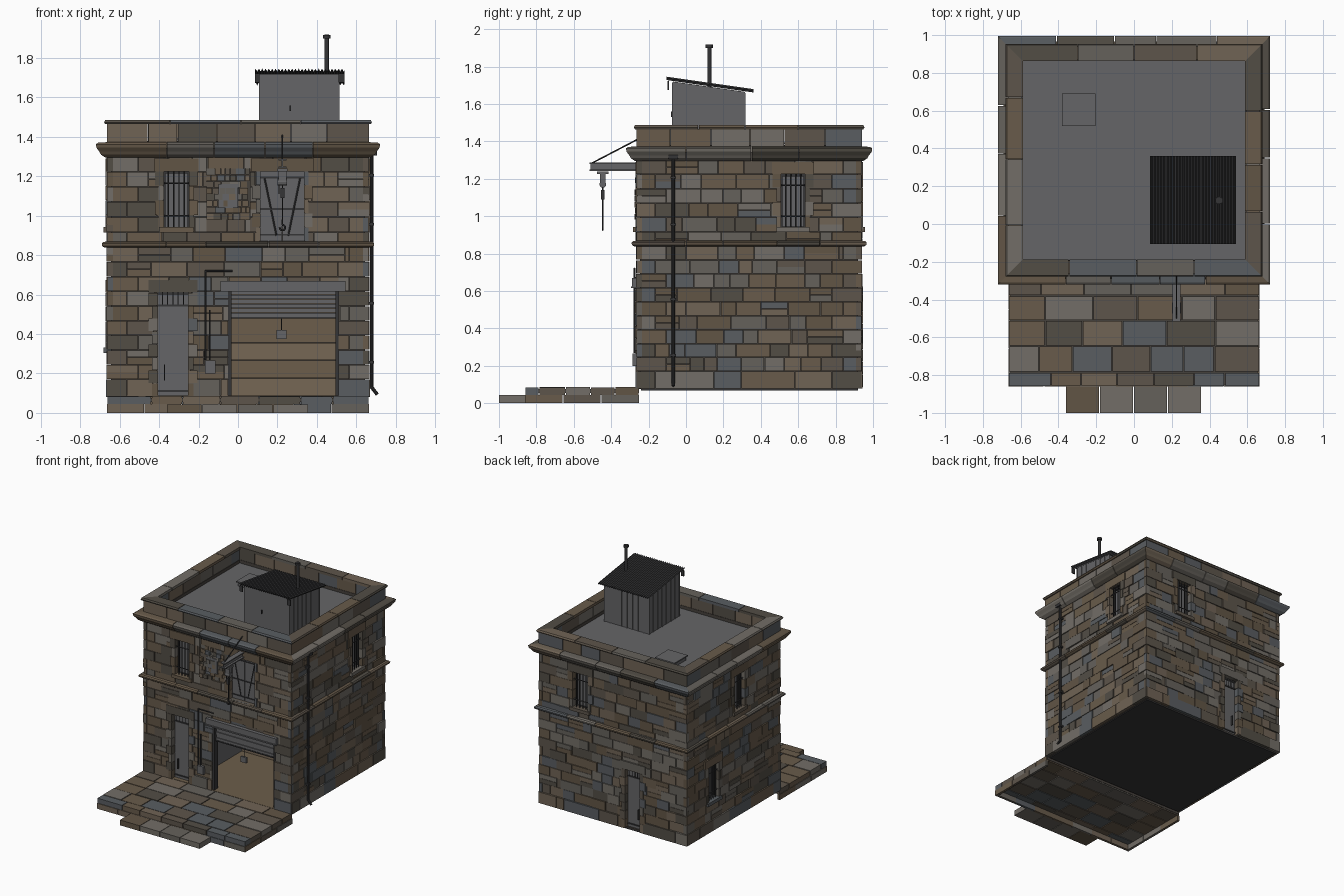
import bpy, bmesh, math, random
from mathutils import Vector

if "Cube" in bpy.data.objects:
    bpy.data.objects.remove(bpy.data.objects["Cube"])
random.seed(7)
W, YF, YB = 0.665, -0.265, 0.94          # wall half width, front and back planes

def mat(name, c):
    m = bpy.data.materials.new(name)
    m.diffuse_color = (*c, 1)
    m.use_nodes = True
    m.node_tree.nodes["Principled BSDF"].inputs["Base Color"].default_value = m.diffuse_color
    return m

STONES = [mat("stone_%d" % i, c) for i, c in enumerate([
    (.14, .105, .07), (.11, .09, .07), (.13, .12, .105), (.085, .075, .06),
    (.16, .125, .09), (.10, .11, .12), (.12, .09, .06), (.17, .155, .135)])]
METAL = [mat("grey_metal", (.13, .13, .135))]
DARK = [mat("dark_iron", (.035, .035, .037))]
MORTAR = [mat("mortar", (.06, .052, .045))]
WOOD = [mat("brown_board", (.15, .11, .07)), mat("tan_board", (.18, .135, .09))]

def finish(name, bm, mats):
    bmesh.ops.recalc_face_normals(bm, faces=bm.faces)
    me = bpy.data.meshes.new(name)
    bm.to_mesh(me); bm.free()
    for m in mats: me.materials.append(m)
    ob = bpy.data.objects.new(name, me)
    bpy.context.collection.objects.link(ob)
    return ob

def box(bm, a, b, mi=0):
    lo, hi = [[f(p, q) for p, q in zip(a, b)] for f in (min, max)]
    v = [bm.verts.new((x, y, z)) for x in (lo[0], hi[0]) for y in (lo[1], hi[1]) for z in (lo[2], hi[2])]
    for f in ((0,1,3,2), (4,6,7,5), (0,4,5,1), (2,3,7,6), (0,2,6,4), (1,5,7,3)):
        bm.faces.new([v[i] for i in f]).material_index = mi

def boxes(name, pairs, mats):
    bm = bmesh.new()
    for a, b in pairs: box(bm, a, b, random.randrange(len(mats)))
    return finish(name, bm, mats)

def rods(name, paths, r, mats, n=8):
    bm = bmesh.new()
    for path in paths:
        for p, q in zip(path, path[1:]):
            p, q = Vector(p), Vector(q)
            m = (q - p).to_track_quat('Z', 'Y').to_matrix().to_4x4()
            m.translation = (p + q) / 2
            bmesh.ops.create_cone(bm, cap_ends=True, segments=n, radius1=r, radius2=r, depth=(q-p).length + r*.6, matrix=m)
    return finish(name, bm, mats)

def at(face, u, d, z):                    # wall coordinates to world, d points outward
    return {"front": (u, YF-d, z), "back": (u, YB+d, z), "right": (W+d, u, z), "left": (-W-d, u, z)}[face]

def wbox(f, u0, u1, z0, z1, d0, d1): return (at(f, u0, d0, z0), at(f, u1, d1, z1))

def minus(rects, h):                      # subtract one rectangle from a list of rectangles
    out = []
    for a, b, c, d in rects:
        l, r, lo, hi = max(a, h[0]), min(b, h[1]), max(c, h[2]), min(d, h[3])
        if l >= r or lo >= hi: out.append((a, b, c, d)); continue
        out += [(a, l, c, d), (r, b, c, d), (l, r, c, lo), (l, r, hi, d)]
    return [q for q in out if q[1]-q[0] > .006 and q[3]-q[2] > .006]

DOOR, GARAGE, LOAD = (-.41, -.25, .085, .61), (-.05, .51, .085, .63), (.11, .34, .87, 1.225)
BACKDOOR, PATCH = (-.25, -.11, .085, .56), (-.16, .06, .98, 1.24)
WINDOWS = [("front", (-.38, -.245, .93, 1.225)), ("right", (.505, .64, .93, 1.225)), ("back", (.22, .36, .93, 1.225)),
           ("left", (.2, .335, .93, 1.225)), ("left", (.53, .665, .32, .61))]
HOLES = {f: [w for g, w in WINDOWS if g == f] for f in ("front", "right", "back", "left")}
HOLES["front"] += [DOOR, GARAGE, LOAD]
HOLES["back"].append(BACKDOOR)

# coursed stone walls over a mortar core
rows = [.078, .17] + [.17 + .67*i/9 for i in range(1, 10)] + [.84 + .46*i/6 for i in range(1, 7)]
for f, holes in HOLES.items():
    u0, u1 = (-W, W) if f in ("front", "back") else (YF, YB)
    core = [(u0+.02, u1-.02, .075, 1.38)]
    for h in holes: core = minus(core, h)
    boxes(f + "_wall_core", [wbox(f, *q, -.075, -.02) for q in core], MORTAR)
    cells = []
    for i, (z0, z1) in enumerate(zip(rows, rows[1:])):
        ends = (.16, .1) if i % 2 else (.1, .16)
        cuts, u = [u0, u0+ends[0]], u0+ends[0]
        big = 1.7 if i == 0 else 1
        while u1-ends[1]-u > .2*big:
            u += random.uniform(.07, .19)*big
            cuts.append(u)
        cuts += [u1-ends[1], u1]
        for a, b in zip(cuts, cuts[1:]):
            q = [(a+.0015, b-.0015, z0+.0015, z1-.0015)]
            if b-a > .11 and random.random() < .2 and i:
                zm = (z0+z1)/2
                q = [(a+.0015, b-.0015, z0+.0015, zm-.001), (a+.0015, b-.0015, zm+.001, z1-.0015)]
            for h in holes + ([PATCH] if f == "front" else []): q = minus(q, h)
            d = .004 if i == 0 else random.uniform(-.007, .003)
            cells += [wbox(f, *r, -.03, d) for r in q]
    boxes(f + "_wall_stones", cells, STONES)

# broken patch of small stones with a grey repair in the middle
patch = []
for i in range(8):
    u = PATCH[0]
    while u < PATCH[1]-.02:
        w = min(random.uniform(.02, .05), PATCH[1]-u)
        z = PATCH[2] + i*.0325
        patch.append(wbox("front", u+.001, u+w-.001, z+.001, z+.0315, -.03, random.uniform(-.015, .01)))
        u += w
boxes("patched_stones", patch, STONES)
boxes("patch_repair", [wbox("front", -.1, .0, 1.04, 1.16, -.03, .004)], METAL)

# dressed surrounds: lintel, sill and alternating jambs
def surround(f, h, jamb=.022, sill=True):
    a, b, c, d = h
    parts = [wbox(f, a-.045, b+.045, d, d+.065, -.05, .006)]
    if sill: parts.append(wbox(f, a-.02, b+.02, c-.015, c+.012, -.06, .018))
    n = max(3, round((d-c)/.07))
    for i in range(n):
        z0, z1 = c+(d-c)*i/n+.001, c+(d-c)*(i+1)/n-.001
        w = jamb + (.02 if i % 2 else 0)
        parts += [wbox(f, a-w, a+.004, z0, z1, -.05, .006), wbox(f, b-.004, b+w, z0, z1, -.05, .006)]
    boxes(f + "_surround", parts, STONES)

for f, (a, b, c, d) in WINDOWS:
    surround(f, (a, b, c, d))
    boxes(f + "_window_pane", [wbox(f, a, b, c, d, -.06, -.05)], METAL)
    boxes(f + "_window_frame", [wbox(f, a, a+.012, c, d, -.05, -.035), wbox(f, b-.012, b, c, d, -.05, -.035),
          wbox(f, a, b, c, c+.014, -.05, -.035), wbox(f, a, b, d-.012, d, -.05, -.035)], DARK)
    bars = [[at(f, a+(b-a)*i/5, -.012, c), at(f, a+(b-a)*i/5, -.012, d)] for i in range(1, 5)]
    bars += [[at(f, a, -.012, z), at(f, b, -.012, z)] for z in (c+.07, d-.06)]
    rods(f + "_window_bars", bars, .004, DARK, 6)

# personnel doors
for f, h in (("front", DOOR), ("back", BACKDOOR)):
    a, b, c, d = h
    surround(f, h, .025, False)
    boxes(f + "_door_leaf", [wbox(f, a, b, c, d, -.05, -.035)], METAL)
    boxes(f + "_door_rails", [wbox(f, a, b, z, z+.01, -.035, -.028) for z in (c+.02, d-.07, d-.012)]
          + [wbox(f, a+.035, a+.041, c+.08, c+.16, -.035, -.02)], DARK)
    rods(f + "_transom_bars", [[at(f, a+(b-a)*i/6, -.028, d-.06), at(f, a+(b-a)*i/6, -.028, d)] for i in range(1, 6)], .003, DARK, 6)

# loading door, braced leaves
surround("front", LOAD, .018, False)
boxes("loading_door", [wbox("front", .11, .2235, .87, 1.225, -.05, -.03), wbox("front", .2265, .34, .87, 1.225, -.05, -.03)], METAL)
boxes("loading_door_straps", [wbox("front", .11, .34, z, z+.008, -.03, -.024) for z in (.9, 1.03, 1.19)], DARK)
rods("loading_door_braces", [[at("front", .225+s*.09, -.026, 1.19), at("front", .225+s*.03, -.026, .9)] for s in (-1, 1)], .004, DARK, 6)

# garage: lintel beam, slatted half open shutter, pull tag, side rails
boxes("garage_lintel", [wbox("front", -.09, .545, .625, .67, -.06, .025), wbox("front", -.09, .545, .615, .625, -.06, .03)], METAL)
boxes("garage_shutter", [wbox("front", -.045, .505, .485+i*.023, .506+i*.023, -.05, -.032-.004*(i % 2)) for i in range(6)], METAL)
boxes("shutter_rails", [wbox("front", a, a+.016, .085, .62, -.06, -.012) for a in (-.05, .494)] + [wbox("front", -.05, .51, .478, .487, -.055, -.028)], DARK)
rods("shutter_chain", [[at("front", .22, -.03, .485), at("front", .22, -.03, .41)]], .003, DARK, 6)
boxes("shutter_tag", [wbox("front", .195, .245, .375, .42, -.035, -.02)], METAL)

# interior room behind the shutter
boxes("underside_slab", [(( -.64, -.24, .068), (.64, .92, .078))], DARK)
boxes("room_floor", [((-.6, -.265, .076), (.6, .88, .087))], WOOD[:1])
boxes("room_side_wall", [((-.28, -.2, .08), (-.26, .44, .8))], METAL)
boxes("room_back_boards", [((-.27, .42, .087+i*.09), (.59, .44, .175+i*.09)) for i in range(8)], WOOD)
boxes("room_ceiling", [((-.6, -.2, .8), (.6, .88, .83))], MORTAR)

# stone mouldings: profile (offset, z) run around the building with mitred corners, split into blocks
def moulding(name, prof, length):
    bm = bmesh.new()
    cs = [(-1, 0), (1, 0), (1, 1), (-1, 1)]
    def corner(c, o): return Vector((c[0]*(W+o), YB+o if c[1] else YF-o, 0))
    for k in range(4):
        A, B = cs[k], cs[(k+1) % 4]
        d = (corner(B, 0)-corner(A, 0)); L = d.length; d.normalize()
        nrm = Vector((d.y, -d.x, 0))
        n = max(2, round(L/length))
        cuts = [0] + [L*(i+random.uniform(-.15, .15))/n for i in range(1, n)] + [L]
        for i in range(n):
            def loop(j, gap):
                out = []
                for o, z in prof:
                    p = corner(A, o) if j == 0 else corner(B, o) if j == n else corner(A, 0)+d*(cuts[j]+gap)+nrm*o
                    out.append(bm.verts.new((p.x, p.y, z)))
                return out
            a, b = loop(i, .002), loop(i+1, -.002)
            m = random.randrange(len(STONES))
            fs = [bm.faces.new(a), bm.faces.new(b[::-1])]
            fs += [bm.faces.new((a[q], a[q-1], b[q-1], b[q])) for q in range(len(prof))]
            for f in fs: f.material_index = m
    return finish(name, bm, STONES)

moulding("string_course", [(-.03, .838), (.012, .838), (.024, .846), (.026, .858), (.018, .867), (-.03, .872)], .26)
moulding("cornice", [(-.03, 1.295), (.008, 1.295), (.03, 1.31), (.038, 1.325), (.053, 1.345), (.056, 1.362), (.045, 1.37), (-.03, 1.375)], .28)
moulding("parapet", [(-.072, 1.34), (.0, 1.34), (.0, 1.466), (-.072, 1.466)], .2)
moulding("coping", [(-.078, 1.464), (.008, 1.464), (.014, 1.474), (.008, 1.486), (-.078, 1.486)], .3)

# flat roof and hatch
boxes("roof_deck", [((-.6, -.2, 1.33), (.6, .88, 1.355))], METAL)
boxes("roof_hatch", [((-.37, .53, 1.355), (-.21, .68, 1.385)), ((-.38, .52, 1.385), (-.205, .69, 1.395))], METAL)

# roof hut with sloped top, seams, corrugated sheet and flue
slope = lambda y: 1.722 - (y+.1)*.143
bm = bmesh.new()
box(bm, (.11, -.07, 1.35), (.51, .315, 1.7))
for v in bm.verts:
    if v.co.z > 1.5: v.co.z = slope(v.co.y)+.002
finish("hut_walls", bm, METAL)
seams = [((x-.004, y-.004, 1.355), (x+.004, y+.004, slope(y)-.004)) for x in [.11+.05*i for i in range(9)] for y in (.315,)]
seams += [((x-.004, y-.004, 1.355), (x+.004, y+.004, slope(y)-.004)) for x in (.11, .51) for y in [-.07+.055*i for i in range(8)]]
boxes("hut_seams", seams, METAL)
boxes("hut_door_handle", [((.262, -.08, 1.53), (.268, -.068, 1.56))], DARK)
bm = bmesh.new()
prev = None
for i in range(109):
    x = .085+.455*i/108
    dz = .007*math.sin(i*math.pi/2)
    cur = [bm.verts.new((x, y, slope(y)+.012+dz+t)) for t in (0, .004) for y in (-.105, .36)]
    if prev:
        for p, q in ((0, 1), (1, 3), (3, 2), (2, 0)):
            bm.faces.new((prev[p], prev[q], cur[q], cur[p]))
    prev = cur
finish("hut_corrugated_roof", bm, DARK)
boxes("hut_roof_fascia", [((.085, -.1, 1.675), (.11, -.092, 1.722)), ((.51, -.1, 1.675), (.54, -.092, 1.722))], DARK)
rods("flue_pipe", [[(.45, .125, 1.6), (.45, .125, 1.915)]], .011, DARK, 12)
rods("flue_cap", [[(.45, .125, 1.906), (.45, .125, 1.911)]], .02, DARK, 12)

# hoist: I beam, stay, trolley, block, chain and hook
boxes("hoist_beam", [((.205, -.515, 1.242), (.245, -.24, 1.25)), ((.205, -.515, 1.28), (.245, -.24, 1.288)), ((.221, -.51, 1.25), (.229, -.24, 1.28))], METAL)
rods("hoist_stay", [[(.225, -.5, 1.285), (.225, -.26, 1.41)]], .004, DARK, 6)
boxes("hoist_trolley", [((.2, -.475, 1.225), (.25, -.415, 1.24)), ((.205, -.46, 1.175), (.245, -.43, 1.225))], METAL)
rods("hoist_block", [[(.207, -.445, 1.17), (.243, -.445, 1.17)]], .018, METAL, 12)
rods("hoist_chain", [[(.225, -.445, 1.155), (.225, -.445, .975)], [(.207, -.445, 1.17), (.207, -.445, 1.11)]], .003, DARK, 6)
boxes("hook_weight", [((.215, -.455, 1.09), (.235, -.435, 1.14))], DARK)
arc = [(.225+.014*math.sin(t), -.445, .94-.014*math.cos(t)) for t in [math.pi*(1-i/6) for i in range(10)]]
rods("hoist_hook", [[(.225, -.445, .98)] + arc], .005, DARK, 6)

# wall conduit and switch box, corner downpipe
rods("conduit", [[(-.165, -.275, .27), (-.165, -.275, .72), (-.03, -.275, .72)], [(-.143, -.275, .27), (-.143, -.275, .52)]], .005, DARK, 6)
boxes("switch_box", [((-.168, -.285, .2), (-.115, -.26, .265))], METAL)
rods("downpipe", [[(.678, -.068, 1.32), (.678, -.068, .13), (.705, -.068, .095)]], .009, DARK, 10)
boxes("downpipe_brackets", [((.66, -.083, z), (.69, -.053, z+.012)) for z in (.25, .55, .95, 1.2)] + [((.665, -.093, 1.305), (.705, -.043, 1.33))], DARK)

# paved platform, hollow underneath, with thin risers and one step
pave = []
for i, (y0, y1) in enumerate(((-.86, -.785), (-.785, -.645), (-.645, -.51), (-.51, -.38), (-.38, -.25))):
    x = -W
    while x < W-.01:
        w = random.uniform(.15, .26)
        e = W if W-x-w < .1 else x+w
        pave.append(((x+.003, y0+.003, .045), (e-.003, y1-.003, .083+random.uniform(0, .003))))
        x = e
boxes("platform_paving", pave, STONES)
boxes("platform_bed", [((-W+.01, -.85, .055), (W-.01, -.25, .075))], MORTAR)
boxes("platform_risers", [((-W+i*.19, -.86, 0), (-W+i*.19+.187, -.84, .044)) for i in range(7)]
      + [((s*W, -.86+i*.204, 0), (s*(W-.02), -.66+i*.204, .044)) for s in (-1, 1) for i in range(3)], STONES)
boxes("front_step", [((-.36+i*.18, -1, 0), (-.184+i*.18, -.855, .043)) for i in range(4)], STONES)
